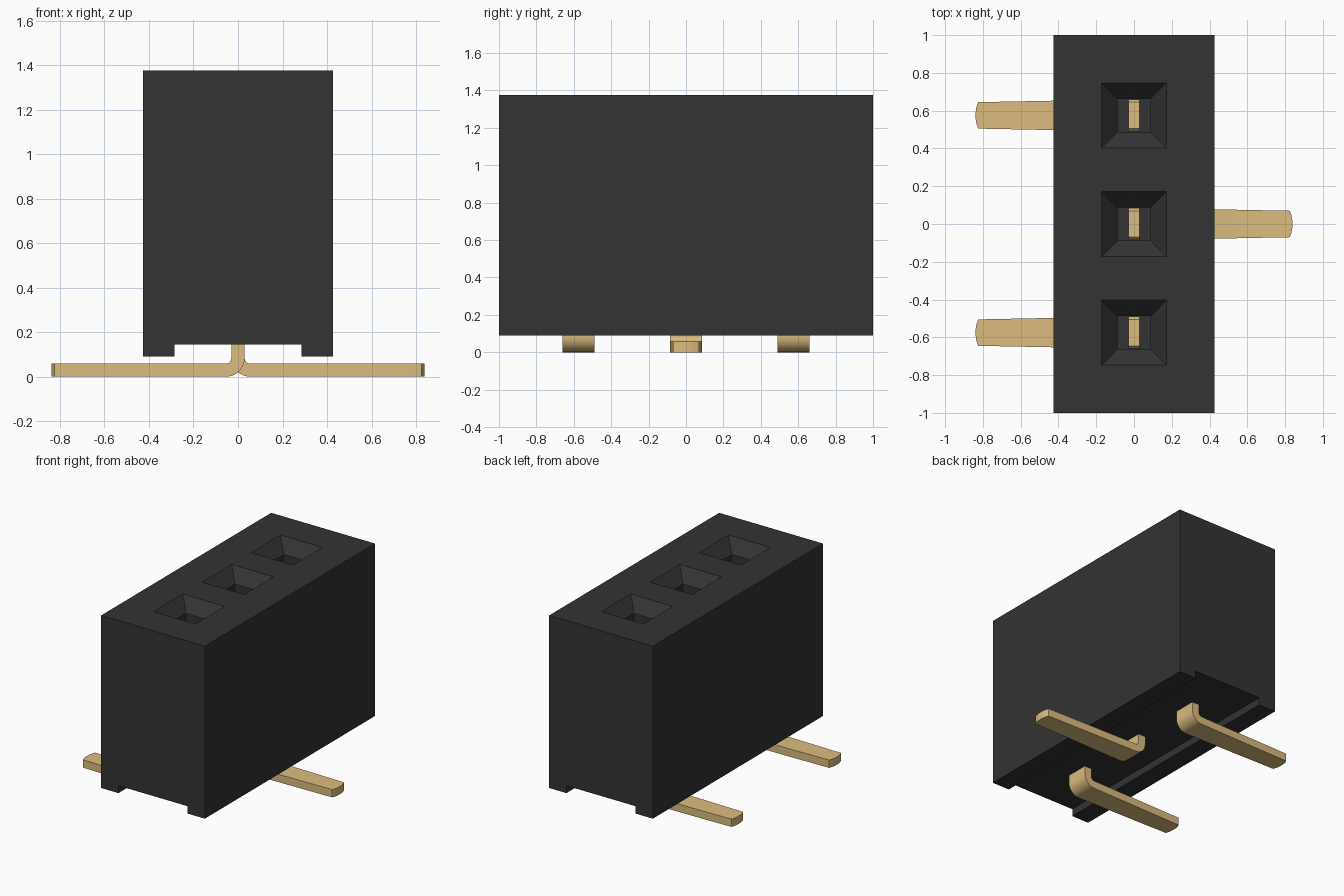
import bpy, bmesh, math

cube = bpy.data.objects.get("Cube")
if cube:
    bpy.data.objects.remove(cube, do_unlink=True)

PITCH, TOP = 0.575, 1.375
ROWS = (-PITCH, 0.0, PITCH)


def material(name, rgb, rough):
    m = bpy.data.materials.new(name)
    m.use_nodes = True
    m.diffuse_color = (*rgb, 1)
    bsdf = m.node_tree.nodes["Principled BSDF"]
    bsdf.inputs["Base Color"].default_value = (*rgb, 1)
    bsdf.inputs["Roughness"].default_value = rough
    return m


def loft(bm, rings):
    """Skin closed rings of points and cap both ends."""
    vs = [[bm.verts.new(p) for p in ring] for ring in rings]
    n = len(vs[0])
    for a, b in zip(vs, vs[1:]):
        for i in range(n):
            j = (i + 1) % n
            bm.faces.new((a[i], a[j], b[j], b[i]))
    bm.faces.new(vs[0])
    bm.faces.new(vs[-1])


def finish(bm, name, mat):
    bmesh.ops.recalc_face_normals(bm, faces=bm.faces)
    me = bpy.data.meshes.new(name)
    bm.to_mesh(me)
    bm.free()
    me.materials.append(mat)
    ob = bpy.data.objects.new(name, me)
    bpy.context.collection.objects.link(ob)
    return ob


def activate(ob):
    bpy.ops.object.select_all(action='DESELECT')
    ob.select_set(True)
    bpy.context.view_layer.objects.active = ob


black = material("black plastic", (0.033, 0.033, 0.033), 0.6)
gold = material("gold metal", (0.708, 0.504, 0.21), 0.4)

# Housing: block with a channel along its underside
half = [(0.427, TOP), (0.427, 0.09), (0.285, 0.09), (0.285, 0.145)]
profile = half + [(-x, z) for x, z in reversed(half)]
bm = bmesh.new()
loft(bm, [[(x, y, z) for x, z in profile] for y in (-1, 1)])
housing = finish(bm, "housing", black)

# Sockets: square wells with a tapered lead-in
bm = bmesh.new()
for y in ROWS:
    loft(bm, [[(sx * h, y + sy * h, z) for sx, sy in ((1, 1), (-1, 1), (-1, -1), (1, -1))]
              for h, z in ((0.182, TOP + 0.01), (0.087, TOP - 0.09), (0.087, 0.35))])
cutter = finish(bm, "socket_cutter", black)
cutter.hide_render = True
mod = housing.modifiers.new("sockets", 'BOOLEAN')
mod.operation = 'DIFFERENCE'
mod.solver = 'EXACT'
mod.object = cutter
activate(housing)
bpy.ops.object.modifier_apply(modifier=mod.name)
bpy.data.objects.remove(cutter, do_unlink=True)


# Contact pins: upright blade, rounded bend, tapered foot with a rounded tip
def pin(name, y, turned):
    def ring(outer, inner, w):
        return [(outer[0], -w, outer[1]), (outer[0], w, outer[1]),
                (inner[0], w, inner[1]), (inner[0], -w, inner[1])]

    rings = [ring((-0.03, z), (0.03, z), w) for z, w in ((1.02, 0.07), (1.0, 0.085))]
    cx, cz, r_out, r_in = 0.055, 0.083, 0.085, 0.025
    for i in range(9):
        a = math.pi + i * math.pi / 16
        c, s = math.cos(a), math.sin(a)
        rings.append(ring((cx + r_out * c, max(0, cz + 0.083 * s)),
                          (cx + r_in * c, cz + r_in * s), 0.085))
    for x, w in ((0.825, 0.07), (0.834, 0.045), (0.838, 0.02)):
        rings.append(ring((x, 0), (x, 0.058), w))
    bm = bmesh.new()
    loft(bm, rings)
    ob = finish(bm, name, gold)
    ob.location.y = y
    if turned:
        ob.rotation_euler.z = math.pi
    activate(ob)
    bpy.ops.object.shade_smooth_by_angle(angle=math.radians(25))


for label, y in zip(("front", "middle", "back"), ROWS):
    pin(label + "_pin", y, y != 0)
